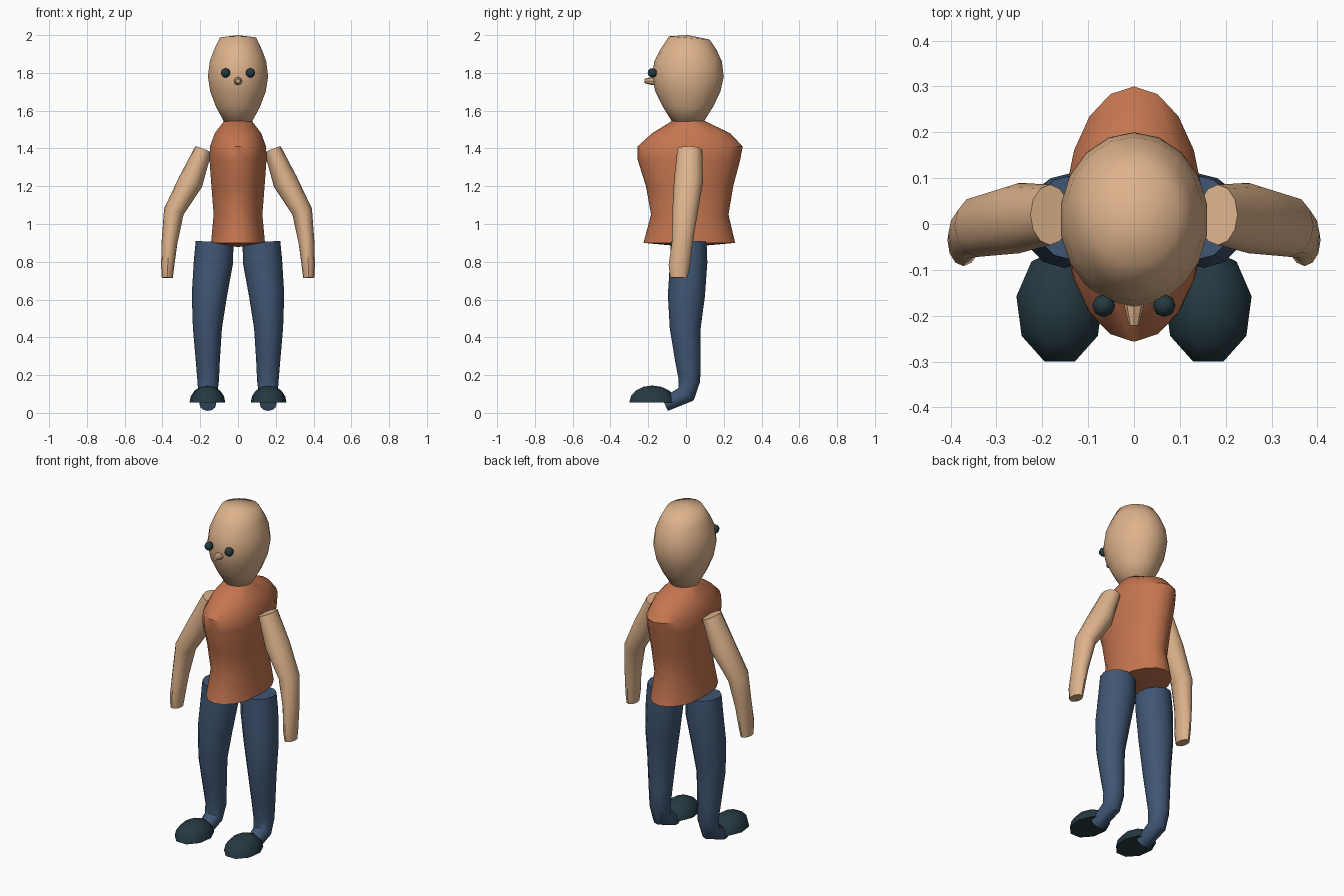
import bpy, bmesh, math
from mathutils import Vector

if "Cube" in bpy.data.objects:
    bpy.data.objects.remove(bpy.data.objects["Cube"])


def material(name, rgb):
    m = bpy.data.materials.new(name)
    m.diffuse_color = (*rgb, 1)
    m.use_nodes = True
    m.node_tree.nodes["Principled BSDF"].inputs["Base Color"].default_value = m.diffuse_color
    return m


SKIN = material("skin", (0.73, 0.45, 0.26))
SHIRT = material("orange shirt", (0.56, 0.18, 0.08))
DENIM = material("blue trousers", (0.052, 0.094, 0.175))
DARK = material("dark teal", (0.018, 0.042, 0.053))


def finish(bm, name, mat, angle=40):
    bmesh.ops.recalc_face_normals(bm, faces=bm.faces)
    me = bpy.data.meshes.new(name)
    bm.to_mesh(me)
    bm.free()
    me.materials.append(mat)
    ob = bpy.data.objects.new(name, me)
    bpy.context.collection.objects.link(ob)
    bpy.ops.object.select_all(action='DESELECT')
    ob.select_set(True)
    bpy.context.view_layer.objects.active = ob
    bpy.ops.object.shade_smooth_by_angle(angle=math.radians(angle))
    return ob


def skin_rings(name, rings, mat, start_pole, end_pole, angle=40):
    """Bridge rings of points and close both ends with a fan."""
    bm = bmesh.new()
    vs = [[bm.verts.new(p) for p in ring] for ring in rings]
    n = len(vs[0])
    for a, b in zip(vs, vs[1:]):
        for i in range(n):
            j = (i + 1) % n
            bm.faces.new((a[i], a[j], b[j], b[i]))
    for ring, pole in ((vs[0], start_pole), (vs[-1], end_pole)):
        p = bm.verts.new(pole)
        for i in range(n):
            bm.faces.new((ring[i], ring[(i + 1) % n], p))
    return finish(bm, name, mat, angle)


def body(name, profile, mat, n, low, high, tilt=0.0, angle=40):
    """Stack of level ellipses: z, half width, front y, back y; the last may tilt."""
    rings = []
    for k, (z, rx, y0, y1) in enumerate(profile):
        cy, ry = (y0 + y1) / 2, (y1 - y0) / 2
        slope = tilt if k == len(profile) - 1 else 0
        ring = []
        for i in range(n):
            a = 2 * math.pi * i / n
            dy = ry * math.cos(a)
            ring.append((rx * math.sin(a), cy + dy, z + slope * dy))
        rings.append(ring)
    return skin_rings(name, rings, mat, low, high, angle)


def limb(name, path, mat, side, n=12):
    """Tube along a path: x, y, z, radius across, radius front to back."""
    pts = [Vector(p[:3]) for p in path]
    rings = []
    for k, (c, p) in enumerate(zip(pts, path)):
        t = Vector()
        if k:
            t += (c - pts[k - 1]).normalized()
        if k < len(pts) - 1:
            t += (pts[k + 1] - c).normalized()
        t.normalize()
        u = Vector((1, 0, 0))
        u = (u - t * u.dot(t)).normalized()
        v = t.cross(u)
        ring = []
        for i in range(n):
            a = 2 * math.pi * i / n
            q = c + u * p[3] * math.cos(a) + v * p[4] * math.sin(a)
            ring.append((side * q.x, q.y, q.z))
        rings.append(ring)
    ends = [(side * p.x, p.y, p.z) for p in (pts[0], pts[-1])]
    return skin_rings(name, rings, mat, *ends)


# torso
body("torso", [
    (0.90, 0.145, -0.225, 0.26),
    (1.05, 0.131, -0.185, 0.225),
    (1.20, 0.143, -0.212, 0.25),
    (1.34, 0.153, -0.256, 0.287),
    (1.41, 0.151, -0.257, 0.30),
    (1.48, 0.125, -0.18, 0.235),
    (1.545, 0.075, -0.075, 0.10),
], SHIRT, 18, (0, 0.018, 0.878), (0, 0.01, 1.55))

# head
body("head", [
    (1.535, 0.072, -0.07, 0.09),
    (1.62, 0.118, -0.122, 0.143),
    (1.70, 0.149, -0.162, 0.182),
    (1.78, 0.162, -0.18, 0.20),
    (1.86, 0.152, -0.168, 0.19),
    (1.92, 0.130, -0.138, 0.163),
    (1.985, 0.098, -0.09, 0.125),
], SKIN, 18, (0, 0.01, 1.53), (0, 0.01, 2.0), tilt=-0.08, angle=60)

# nose
limb("nose", [(0, -0.165, 1.757, 0.023, 0.023),
              (0, -0.185, 1.757, 0.020, 0.020),
              (0, -0.221, 1.757, 0.011, 0.011)], SKIN, 1, 8)

ARM = [
    (0.183, 0.020, 1.395, 0.046, 0.066),
    (0.250, 0.013, 1.225, 0.066, 0.077),
    (0.340, -0.005, 1.065, 0.054, 0.067),
    (0.363, -0.020, 0.90, 0.042, 0.055),
    (0.372, -0.036, 0.78, 0.035, 0.056),
    (0.375, -0.038, 0.715, 0.030, 0.046),
]
LEG = [
    (0.124, 0.014, 0.905, 0.100, 0.095),
    (0.130, 0.014, 0.80, 0.104, 0.099),
    (0.152, 0.002, 0.62, 0.093, 0.098),
    (0.162, -0.004, 0.45, 0.077, 0.082),
    (0.160, 0.010, 0.28, 0.064, 0.068),
    (0.158, 0.018, 0.17, 0.057, 0.057),
    (0.160, 0.000, 0.098, 0.050, 0.052),
    (0.160, -0.112, 0.045, 0.044, 0.038),
]
for side, label in ((-1, "left"), (1, "right")):
    limb(label + "_arm", ARM, SKIN, side)
    limb(label + "_leg", LEG, DENIM, side)

    # shoe: flat-bottomed dome
    rings = []
    for k in range(4):
        e = math.radians(22.5 * k)
        rings.append([(side * 0.162 + 0.096 * math.cos(e) * math.sin(2 * math.pi * i / 9),
                       -0.18 + 0.128 * math.cos(e) * math.cos(2 * math.pi * i / 9),
                       0.055 + 0.09 * math.sin(e)) for i in range(9)])
    skin_rings(label + "_shoe", rings, DARK, (side * 0.162, -0.18, 0.055),
               (side * 0.162, -0.18, 0.145), 50)

    # eye
    bm = bmesh.new()
    bmesh.ops.create_uvsphere(bm, u_segments=8, v_segments=6, radius=0.025)
    bmesh.ops.translate(bm, verts=bm.verts, vec=(side * 0.066, -0.178, 1.80))
    finish(bm, label + "_eye", DARK, 60)
